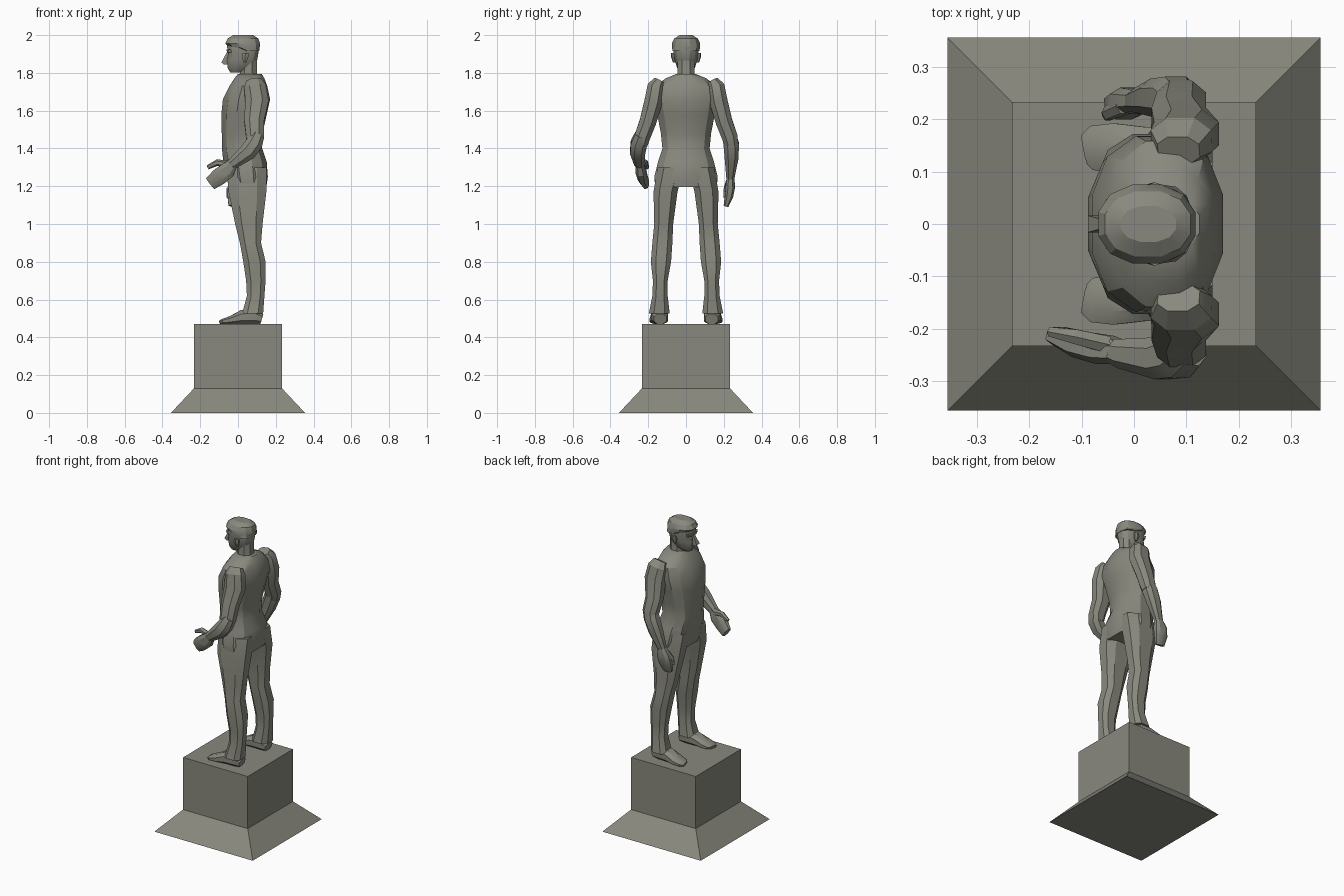
import bpy, bmesh, math
from mathutils import Vector

stone = bpy.data.materials.new("weathered grey stone")
stone.diffuse_color = (0.25, 0.25, 0.21, 1)


def unit_ring(n, p=1.0):
    """Polygon touching the -1..1 box; p below 1 makes it boxier."""
    c = math.cos(math.pi / n)
    out = []
    for i in range(n):
        a = 2 * math.pi * (i + 0.5) / n
        uv = [math.cos(a), math.sin(a)]
        out.append([math.copysign(abs(t / c) ** p, t) for t in uv])
    return out


def skin(name, rings, smooth=28):
    """Bridge a list of point rings, cap both ends, make an object."""
    bm = bmesh.new()
    vs = [[bm.verts.new(p) for p in r] for r in rings]
    n = len(vs[0])
    for a, b in zip(vs, vs[1:]):
        for i in range(n):
            j = (i + 1) % n
            bm.faces.new((a[i], a[j], b[j], b[i]))
    bm.faces.new(vs[0])
    bm.faces.new(vs[-1])
    bmesh.ops.recalc_face_normals(bm, faces=bm.faces)
    me = bpy.data.meshes.new(name)
    bm.to_mesh(me)
    bm.free()
    me.materials.append(stone)
    ob = bpy.data.objects.new(name, me)
    bpy.context.collection.objects.link(ob)
    bpy.ops.object.select_all(action='DESELECT')
    ob.select_set(True)
    bpy.context.view_layer.objects.active = ob
    bpy.ops.object.shade_smooth_by_angle(angle=math.radians(smooth))
    return ob


def stack(name, rows, n=8, p=0.75, s=1):
    """Level sections: z, x0, x1, y0, y1 (or z, x0, x1, half width)."""
    rings = []
    for r in rows:
        z, x0, x1 = r[:3]
        y0, y1 = (-r[3], r[3]) if len(r) == 4 else r[3:]
        rings.append([((x0 + x1) / 2 + u * (x1 - x0) / 2,
                       s * ((y0 + y1) / 2 + v * (y1 - y0) / 2), z)
                      for u, v in unit_ring(n, p)])
    return skin(name, rings)


def limb(name, pts, n=8, p=0.85, s=1):
    """Sections square to a path: x, y, z, sideways radius, depth radius."""
    c = [Vector((a[0], s * a[1], a[2])) for a in pts]
    rings = []
    for i, a in enumerate(pts):
        t = (c[min(i + 1, len(c) - 1)] - c[max(i - 1, 0)]).normalized()
        u = Vector((0, 1, 0))
        u = (u - u.dot(t) * t).normalized()
        w = t.cross(u)
        rings.append([c[i] + u * (e * a[3]) + w * (f * a[4])
                      for e, f in unit_ring(n, p)])
    return skin(name, rings)


# Pedestal: sloped foot and square block
stack("pedestal_foot", [(0, -.355, .355, .355), (.13, -.233, .233, .233)], 4, 1)
stack("pedestal_block", [(.13, -.233, .233, .233), (.47, -.233, .233, .233)], 4, 1)

# Torso
stack("torso", [
    (1.195, -.045, .15, .163), (1.25, -.065, .158, .168),
    (1.33, -.078, .152, .148), (1.40, -.085, .128, .125),
    (1.48, -.086, .13, .133), (1.58, -.088, .152, .152),
    (1.66, -.08, .17, .168), (1.73, -.045, .155, .158),
    (1.77, -.02, .14, .11), (1.795, .0, .125, .05)], 12, .85)

# Neck and head
stack("neck", [(1.74, .0, .11, .052), (1.80, .01, .1, .045),
               (1.87, .01, .1, .045)], 8, .9)
stack("head", [
    (1.803, -.042, .03, .028), (1.828, -.055, .08, .048),
    (1.87, -.058, .102, .06), (1.905, -.05, .108, .066),
    (1.935, -.058, .11, .068), (1.96, -.055, .108, .066)], 12, .9)
stack("hair", [
    (1.915, .02, .112, .071), (1.935, -.045, .115, .074),
    (1.955, -.068, .117, .075), (1.982, -.055, .108, .062),
    (2.0, -.025, .08, .034)], 12, .9)
stack("nose", [(1.845, -.075, -.045, .014), (1.855, -.088, -.045, .016),
               (1.915, -.056, -.04, .007)], 4, 1)
stack("brow", [(1.908, -.058, -.02, .045), (1.925, -.062, -.02, .048)], 8, .7)

# Paired parts: ears, shoulders with upper arms, legs, shoes
for s, side in ((-1, "left"), (1, "right")):
    stack(side + "_ear", [(1.855, .03, .045, .055, .068),
                          (1.885, .02, .055, .06, .078),
                          (1.905, .025, .055, .06, .078)], 6, 1, s)
    limb(side + "_upper_arm", [
        (.085, .14, 1.757, .03, .04), (.09, .158, 1.725, .046, .058),
        (.10, .172, 1.65, .048, .062), (.085, .202, 1.54, .044, .052),
        (.09, .232, 1.46, .042, .047), (.085, .24, 1.42, .036, .04)], s=s)
    stack(side + "_leg", [
        (.525, .022, .133, .086, .197), (.62, .047, .14, .097, .178),
        (.70, .043, .146, .097, .175), (.80, .028, .146, .079, .186),
        (.90, .01, .122, .072, .178), (1.0, -.015, .13, .068, .168),
        (1.17, -.05, .15, .045, .172), (1.30, -.06, .15, .01, .15)], 8, .75, s)
    limb(side + "_shoe", [
        (.125, .136, .497, .034, .027), (.09, .138, .508, .044, .038),
        (.02, .14, .507, .045, .037), (-.04, .145, .491, .047, .021),
        (-.08, .145, .484, .042, .014), (-.094, .142, .48, .028, .01)], s=s)

# Raised forearm and hand, reaching forward
limb("raised_forearm", [
    (.105, .235, 1.47, .036, .035), (.085, .25, 1.425, .043, .045),
    (.055, .256, 1.385, .04, .046), (-.02, .247, 1.325, .028, .031),
    (-.035, .243, 1.315, .024, .028)], s=-1)
limb("raised_hand", [
    (-.025, .245, 1.322, .022, .026), (-.055, .24, 1.285, .027, .043),
    (-.10, .23, 1.25, .024, .045), (-.145, .212, 1.215, .016, .036)], p=.75, s=-1)
limb("raised_thumb", [
    (-.05, .23, 1.315, .016, .018), (-.11, .215, 1.325, .014, .015),
    (-.16, .205, 1.30, .009, .01)], 6, 1, s=-1)

# Lowered forearm and hand, hanging beside the thigh
limb("lowered_forearm", [
    (.088, .228, 1.47, .036, .035), (.078, .24, 1.42, .041, .045),
    (.05, .241, 1.35, .036, .043), (.01, .235, 1.25, .022, .028),
    (.005, .234, 1.235, .02, .025)], s=1)
limb("lowered_hand", [
    (.008, .235, 1.245, .02, .026), (-.005, .235, 1.20, .025, .042),
    (-.015, .228, 1.15, .022, .042), (-.02, .212, 1.095, .013, .03)], p=.75)
limb("lowered_thumb", [
    (-.02, .225, 1.22, .015, .016), (-.048, .212, 1.18, .013, .013),
    (-.05, .205, 1.14, .008, .009)], 6, 1)
